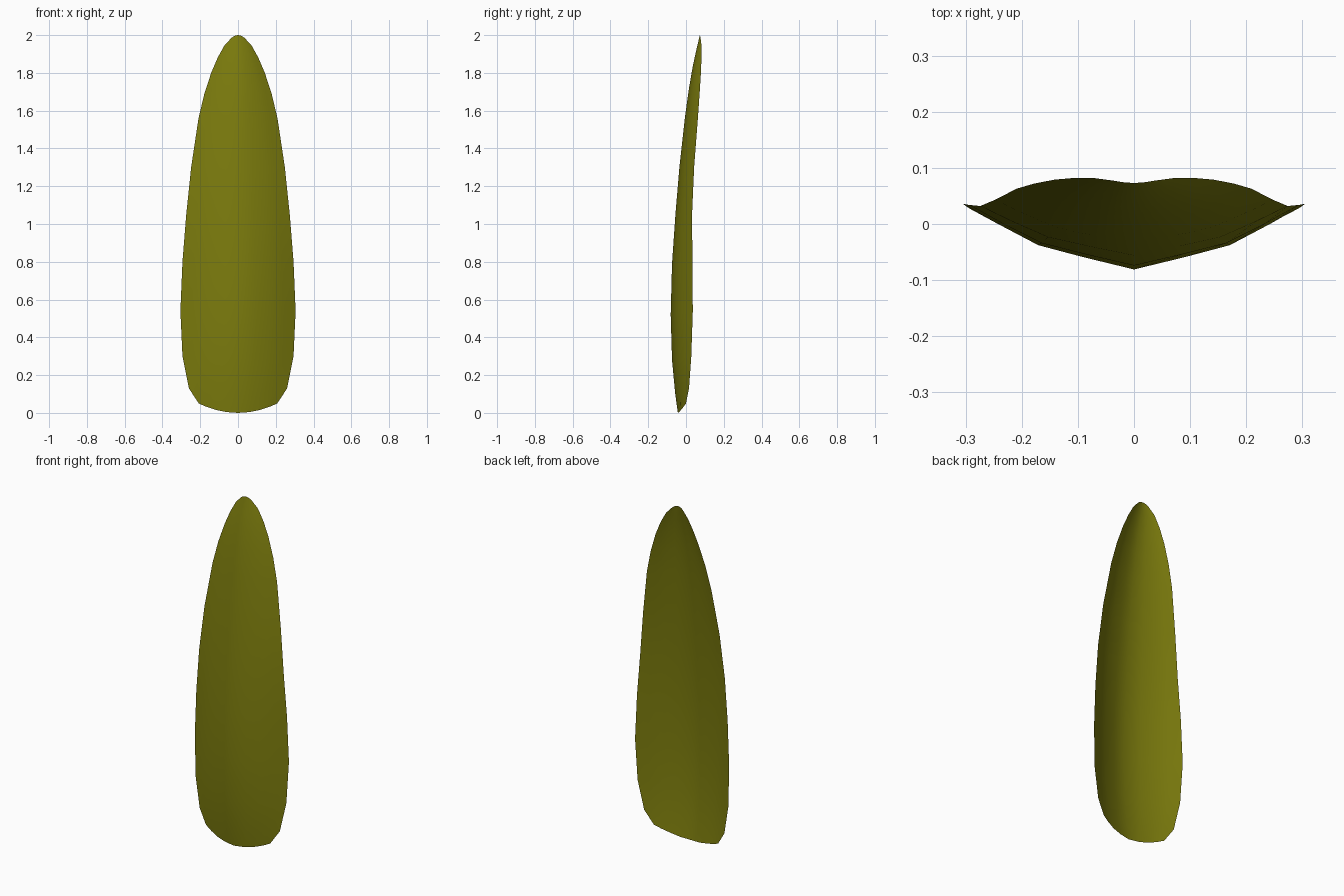
import bpy, bmesh

# Leaf rows: half width, edge z, midrib z, edge y, midrib y
ROWS = [
    (0.208, 0.05, 0.00, 0.000, -0.043),
    (0.260, 0.13, 0.10, 0.016, -0.057),
    (0.294, 0.30, 0.28, 0.028, -0.074),
    (0.305, 0.54, 0.52, 0.036, -0.081),
    (0.294, 0.80, 0.79, 0.034, -0.074),
    (0.274, 1.05, 1.05, 0.032, -0.056),
    (0.248, 1.30, 1.30, 0.043, -0.035),
    (0.209, 1.56, 1.57, 0.063, -0.005),
    (0.178, 1.69, 1.72, 0.072, 0.016),
    (0.142, 1.80, 1.83, 0.079, 0.035),
    (0.108, 1.88, 1.91, 0.082, 0.052),
    (0.072, 1.945, 1.96, 0.082, 0.064),
    (0.035, 1.985, 2.00, 0.077, 0.073),
]
# Cross-section: fraction of half width, fraction of cup depth
SECTION = [(0, 0), (0.3, 0.19), (0.56, 0.37), (0.8, 0.70), (1, 1)]
COLUMNS = [(-t, d) for t, d in reversed(SECTION[1:])] + SECTION

# Single cupped sheet
bm = bmesh.new()
grid = []
for w, ze, zc, ye, yc in ROWS:
    grid.append([bm.verts.new((w * t, yc + (ye - yc) * d, zc + (ze - zc) * t * t))
                 for t, d in COLUMNS])
for a, b in zip(grid, grid[1:]):
    for i in range(len(a) - 1):
        bm.faces.new((a[i], a[i + 1], b[i + 1], b[i])).smooth = True

mesh = bpy.data.meshes.new("leaf")
bm.to_mesh(mesh)
bm.free()
leaf = bpy.data.objects.new("leaf", mesh)
bpy.context.collection.objects.link(leaf)

# Olive green
mat = bpy.data.materials.new("olive_green")
mat.diffuse_color = (0.20, 0.20, 0.004, 1)
mesh.materials.append(mat)
